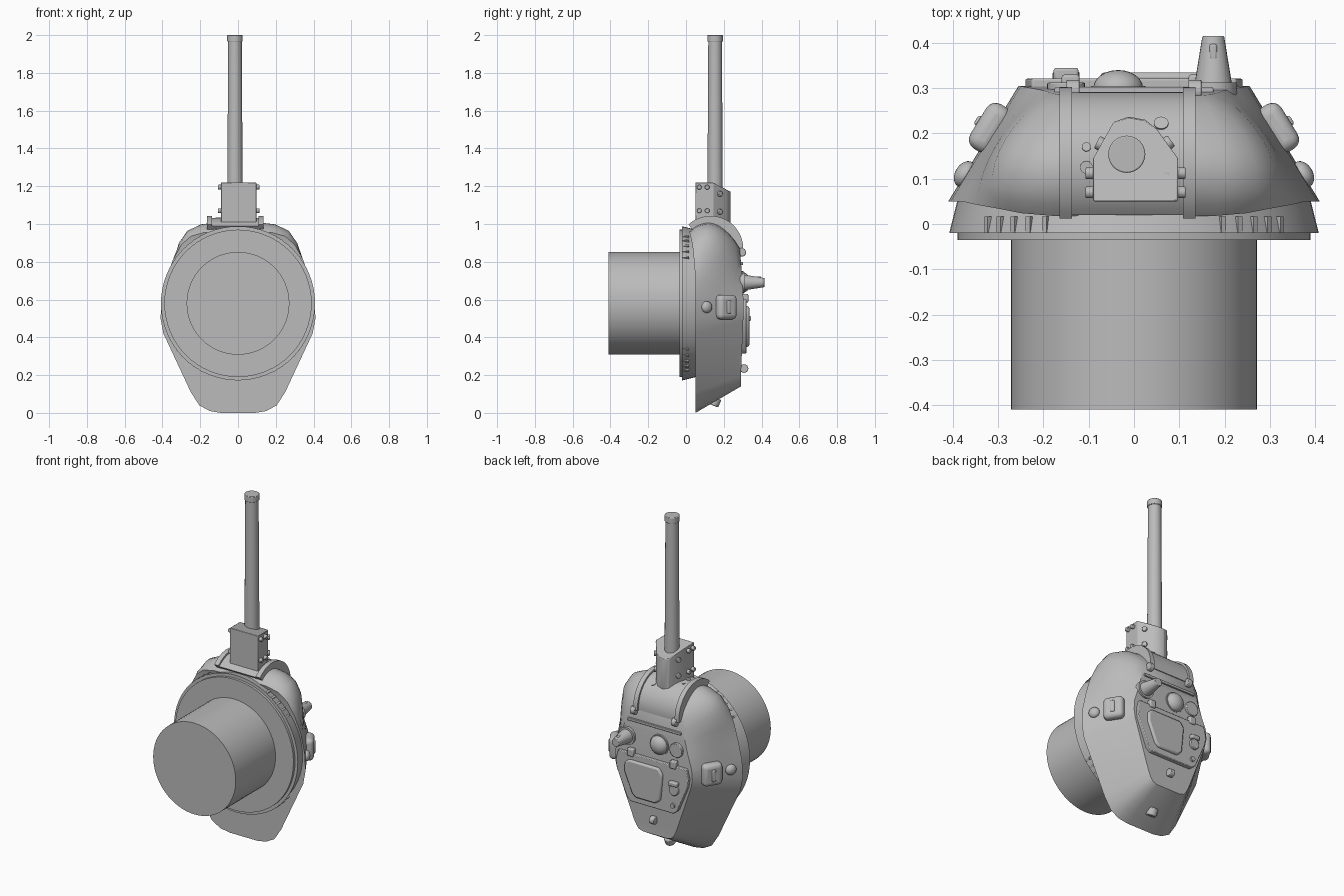
import bpy, bmesh, math
from mathutils import Matrix, Vector

cube = bpy.data.objects.get("Cube")
if cube:
    bpy.data.objects.remove(cube, do_unlink=True)

grey = bpy.data.materials.new("plain_grey")
grey.use_nodes = True
grey.diffuse_color = (0.5, 0.5, 0.5, 1)
grey.node_tree.nodes["Principled BSDF"].inputs["Base Color"].default_value = (0.5, 0.5, 0.5, 1)
parts = []
CZ = 0.58                       # height of the turret ring axis
TILT = math.radians(31.5)       # slope of the side armour


def finish(name, bm, bevel=0, segments=2):
    bmesh.ops.recalc_face_normals(bm, faces=bm.faces[:])
    mesh = bpy.data.meshes.new(name)
    bm.to_mesh(mesh)
    bm.free()
    ob = bpy.data.objects.new(name, mesh)
    bpy.context.collection.objects.link(ob)
    mesh.materials.append(grey)
    if bevel:
        mod = ob.modifiers.new("bevel", 'BEVEL')
        mod.width, mod.segments, mod.limit_method = bevel, segments, 'ANGLE'
    parts.append(ob)
    return ob


def prism(name, points, axis, a, b, bevel=0, top=None):
    """Extrude a 2D outline along one axis; top may move the far end."""
    bm = bmesh.new()
    ends = []
    for d in (a, b):
        ring = []
        for u, v in points:
            co = [u, v]
            co.insert(axis, top(u, v) if top and d == b else d)
            ring.append(bm.verts.new(co))
        ends.append(ring)
    n = len(points)
    for i in range(n):
        j = (i + 1) % n
        bm.faces.new((ends[0][i], ends[0][j], ends[1][j], ends[1][i]))
    for ring in ends:
        bm.faces.new(ring)
    return finish(name, bm, bevel)


def box(name, loc, size, turn=0, bevel=0, axis='Z', segments=2):
    bm = bmesh.new()
    mat = Matrix.Translation(loc) @ Matrix.Rotation(turn, 4, axis) @ Matrix.Diagonal((*size, 1))
    bmesh.ops.create_cube(bm, size=1, matrix=mat)
    return finish(name, bm, bevel, segments)


def rod(name, start, end, r1, r2=None, sides=24, bevel=0):
    p, q = Vector(start), Vector(end)
    bm = bmesh.new()
    mat = Matrix.Translation((p + q) / 2) @ (q - p).to_track_quat('Z', 'Y').to_matrix().to_4x4()
    bmesh.ops.create_cone(bm, cap_ends=True, segments=sides, radius1=r1,
                          radius2=r1 if r2 is None else r2, depth=(q - p).length, matrix=mat)
    return finish(name, bm, bevel)


def dome(name, loc, size, turn=0):
    bm = bmesh.new()
    mat = Matrix.Translation(loc) @ Matrix.Rotation(turn, 4, 'Z') @ Matrix.Diagonal((*size, 1))
    bmesh.ops.create_uvsphere(bm, u_segments=24, v_segments=14, radius=1, matrix=mat)
    return finish(name, bm)


# Basket, ring and flared collar
rod("basket", (0, -0.41, CZ), (0, 0, CZ), 0.272, sides=64)
rod("turret_ring", (0, -0.035, CZ), (0, 0, CZ), 0.39, sides=64)
rod("collar", (0, -0.02, CZ), (0, 0.052, CZ), 0.408, 0.39, sides=64)
for sx in (-1, 1):
    for sz in (-1, 1):
        for i in range(5):
            a = math.radians(37 + 6 * i)
            box("collar_rib", (sx * 0.4 * math.cos(a), -0.001, CZ + sz * 0.4 * math.sin(a)),
                (0.018, 0.036, 0.012), -sx * sz * a, axis='Y')

# Cast body: base x, z; roof x, z, y; cheek bulge x, z
half = [
    (0.09, 0.00, 0.08, 0.14, 0.290, 0, 0),
    (0.15, 0.01, 0.11, 0.15, 0.290, 0, 0),
    (0.205, 0.04, 0.125, 0.17, 0.290, 0, 0),
    (0.25, 0.11, 0.14, 0.20, 0.291, 0, 0),
    (0.395, 0.42, 0.245, 0.49, 0.303, 0, 0),
    (0.41, 0.50, 0.255, 0.54, 0.305, 0, 0),
    (0.405, 0.60, 0.25, 0.60, 0.304, 0, 0),
    (0.38, 0.71, 0.225, 0.67, 0.300, 0.01, 0),
    (0.345, 0.81, 0.20, 0.75, 0.295, 0.035, 0.02),
    (0.30, 0.89, 0.185, 0.81, 0.290, 0.055, 0.04),
    (0.25, 0.935, 0.17, 0.85, 0.286, 0.05, 0.065),
    (0.18, 0.955, 0.15, 0.87, 0.284, 0.03, 0.08),
    (0.06, 0.96, 0.06, 0.88, 0.284, 0, 0.09),
]
bm = bmesh.new()
STEPS = 10
rings = []
for s in range(STEPS + 1):
    t = s / STEPS
    side = []
    for bx, bz, rx, rz, ry, ux, uz in half:
        by = 0.05 - 0.4 * min(uz, 0.08)
        w = math.sin(math.pi * t) ** 0.8 if 0 < t < 1 else 0
        side.append((bx + (rx - bx) * t + ux * w, by + (ry - by) * t, bz + (rz - bz) * t + uz * w))
    loop = side + [(-x, y, z) for x, y, z in reversed(side)]
    rings.append([bm.verts.new(c) for c in loop])
n = len(rings[0])
for lo, hi in zip(rings, rings[1:]):
    for i in range(n):
        j = (i + 1) % n
        bm.faces.new((lo[i], lo[j], hi[j], hi[i]))
for ring in (rings[0], rings[-1]):
    for i in range(n // 2 - 1):
        bm.faces.new((ring[i], ring[i + 1], ring[n - 2 - i], ring[n - 1 - i]))
finish("turret_body", bm)


# Curved mantlet with raised edge strips
def arc(r):
    angles = [math.radians(-5 + 138 * i / 20) for i in range(21)]
    return [(0.13, 0.87)] + [(0.13 + r * math.cos(a), 0.87 + r * math.sin(a)) for a in angles]


prism("mantlet", arc(0.162), 0, -0.14, 0.11)
for x in (-0.165, 0.108):
    prism("mantlet_strip", arc(0.173), 0, x, x + 0.028)
for x, y, r in ((-0.105, 0.17, 0.01), (-0.105, 0.125, 0.014), (0.06, 0.222, 0.016)):
    d = Vector((0, y - 0.13, math.sqrt(0.162 ** 2 - (y - 0.13) ** 2)))
    c = Vector((x, 0.13, 0.87)) + d
    rod("mantlet_plug", c - d * 0.05, c + d * 0.02, r)

# Gun housing with a sloped upper end, bolts and barrel
housing = [(-0.09, 0.05), (0.097, 0.05), (0.097, 0.145), (0.05, 0.21), (0.025, 0.23),
           (-0.012, 0.237), (-0.045, 0.225), (-0.09, 0.145)]
prism("gun_housing", housing, 2, 0.97, 1.22, 0.003,
      top=lambda x, y: 1.22 - max(0, y - 0.145) * 0.55)
for z in (1.07, 1.195):
    for y in (0.07, 0.112):
        rod("side_bolt", (-0.107, y, z), (0.114, y, z), 0.013, sides=12, bevel=0.003)
for z in (1.065, 1.16):
    rod("slope_bolt", (0.06, 0.168, z), (0.082, 0.184, z), 0.015, sides=12, bevel=0.003)
    rod("slope_bolt", (-0.06, 0.17, z), (-0.082, 0.181, z), 0.015, sides=12, bevel=0.003)
GX, GY = -0.016, 0.154
rod("barrel", (GX, GY, 1.1), (GX, GY, 1.98), 0.041, 0.036, sides=32)
rod("muzzle_collar", (GX, GY, 1.965), (GX, GY, 2.0), 0.041, sides=32, bevel=0.003)

# Pistol ports and vision plugs on both sloped sides
for s in (1, -1):
    box("port_plug", (s * 0.318, 0.212, 0.56), (0.06, 0.115, 0.13), s * TILT, 0.024, segments=4)
    box("port_slot", (s * 0.342, 0.227, 0.56), (0.016, 0.024, 0.07), s * TILT, 0.006)
    dome("vision_plug", (s * 0.373, 0.11, 0.56), (0.022, 0.031, 0.031), s * TILT)

# Roof hatch and its embossed panel
prism("roof_hatch", [(-0.225, 0.6), (0.225, 0.6), (0.24, 0.54), (0.232, 0.49), (0.165, 0.335),
                     (0.14, 0.315), (-0.14, 0.315), (-0.165, 0.335), (-0.232, 0.49),
                     (-0.24, 0.54)], 1, 0.28, 0.321, 0.004)
prism("hatch_panel", [(-0.05, 0.565), (0.15, 0.565), (0.175, 0.54), (0.175, 0.49), (0.125, 0.37),
                      (0.1, 0.35), (-0.03, 0.35), (-0.06, 0.375), (-0.075, 0.53)],
      1, 0.31, 0.335, 0.01)
for x in (-0.14, 0.14):
    box("hatch_hinge", (x, 0.315, 0.607), (0.04, 0.03, 0.045), 0, 0.006)
box("hatch_handle", (-0.15, 0.33, 0.5), (0.055, 0.03, 0.025), 0, 0.006)
rod("hatch_lock", (-0.15, 0.31, 0.46), (-0.15, 0.336, 0.46), 0.03, bevel=0.004)
rod("hatch_pin", (-0.14, 0.31, 0.365), (-0.14, 0.332, 0.365), 0.014)

# Periscope, ventilator dome, cover and front roof strip
rod("periscope", (0.175, 0.28, 0.69), (0.175, 0.415, 0.69), 0.046, 0.024, bevel=0.003)
rod("periscope_base", (0.175, 0.27, 0.69), (0.175, 0.312, 0.69), 0.052)
box("periscope_window", (0.175, 0.38, 0.716), (0.016, 0.035, 0.012), 0, 0.004)
rod("ventilator_base", (-0.035, 0.28, 0.69), (-0.035, 0.305, 0.69), 0.06)
dome("ventilator_dome", (-0.035, 0.3, 0.69), (0.055, 0.04, 0.055))
rod("roof_cover", (-0.15, 0.28, 0.69), (-0.15, 0.312, 0.69), 0.042, bevel=0.003)
box("roof_strip", (0, 0.289, 0.79), (0.35, 0.026, 0.016), 0, 0.003)

# Lifting lugs at the front, rear lug and rear plug
for x in (-0.135, 0.135):
    rod("lifting_lug", (x - 0.015, 0.295, 0.85), (x + 0.015, 0.295, 0.85), 0.023, bevel=0.004)
rod("rear_lug", (-0.015, 0.307, 0.235), (0.015, 0.307, 0.235), 0.023, bevel=0.004)
rod("rear_plug", (0, 0.16, 0.08), (0, 0.142, 0.04), 0.03, bevel=0.006)

# Smooth shading with sharp edges kept
for ob in bpy.context.selected_objects:
    ob.select_set(False)
for ob in parts:
    ob.select_set(True)
bpy.context.view_layer.objects.active = parts[0]
bpy.ops.object.shade_smooth_by_angle(angle=math.radians(32))
